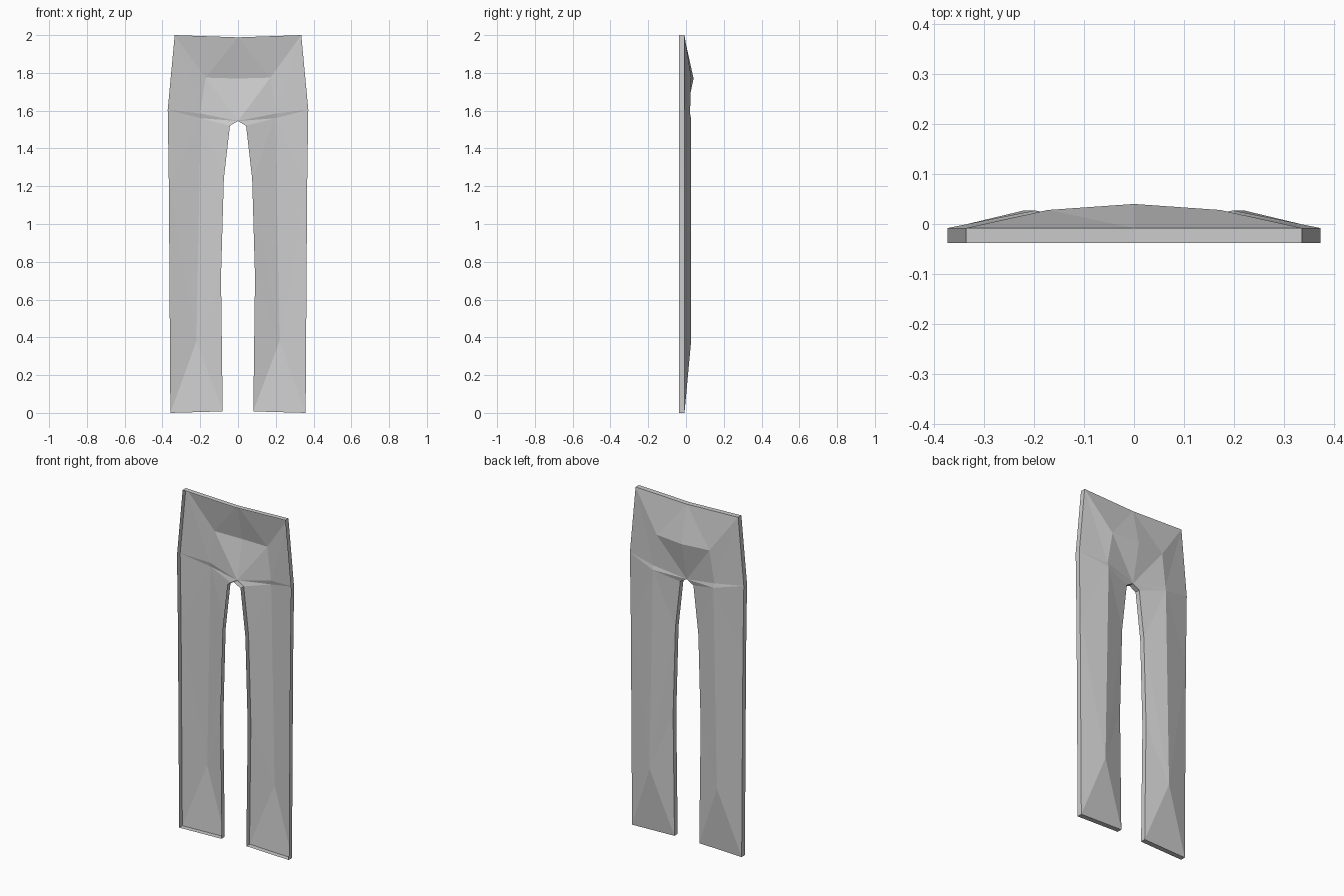
import bpy, bmesh

if "Cube" in bpy.data.objects:
    bpy.data.objects.remove(bpy.data.objects["Cube"])

# Right half of the outline (x, z), from waist centre round to crotch
outline = [(0, 1.988), (0.335, 2.0), (0.372, 1.605), (0.366, 1.2), (0.358, 0.0),
           (0.081, 0.008), (0.09, 0.72), (0.075, 1.24), (0.043, 1.52), (0, 1.545)]
# Raised points of the back relief (x, y, z)
relief = [(0, 0.04, 1.77), (0.172, 0.028, 1.775), (0.2, 0.021, 1.585),
          (0.198, 0.027, 1.56), (0.22, 0.027, 0.38)]
RIM_FRONT, RIM_BACK = -0.038, -0.008

bm = bmesh.new()
back = [bm.verts.new((x, RIM_BACK, z)) for x, z in outline]
front = [bm.verts.new((x, RIM_FRONT, z)) for x, z in outline]
belly, thigh, hip, groin, shin = [bm.verts.new(p) for p in relief]
waist, corner, side, outer, hem_out, hem_in, knee, inner, notch, crotch = back

# Rim wall around the outline, open at the front
for i in range(len(outline) - 1):
    bm.faces.new((back[i], back[i + 1], front[i + 1], front[i]))

# Sculpted back panels
for f in [(waist, belly, thigh), (waist, thigh, corner), (corner, thigh, hip), (corner, hip, side),
          (belly, crotch, thigh), (thigh, crotch, hip), (hip, crotch, groin),
          (crotch, notch, groin), (side, hip, groin), (side, groin, outer),
          (outer, groin, shin), (outer, shin, hem_out), (shin, hem_in, hem_out),
          (shin, knee, hem_in), (groin, inner, shin), (inner, knee, shin),
          (groin, notch, inner)]:
    bm.faces.new(f)
bmesh.ops.recalc_face_normals(bm, faces=bm.faces)

mesh = bpy.data.meshes.new("trousers_shell")
bm.to_mesh(mesh)
bm.free()
obj = bpy.data.objects.new("trousers_shell", mesh)
bpy.context.collection.objects.link(obj)

# Mirror to the left half
mod = obj.modifiers.new("mirror", 'MIRROR')
mod.use_clip = True
mod.merge_threshold = 0.0005
